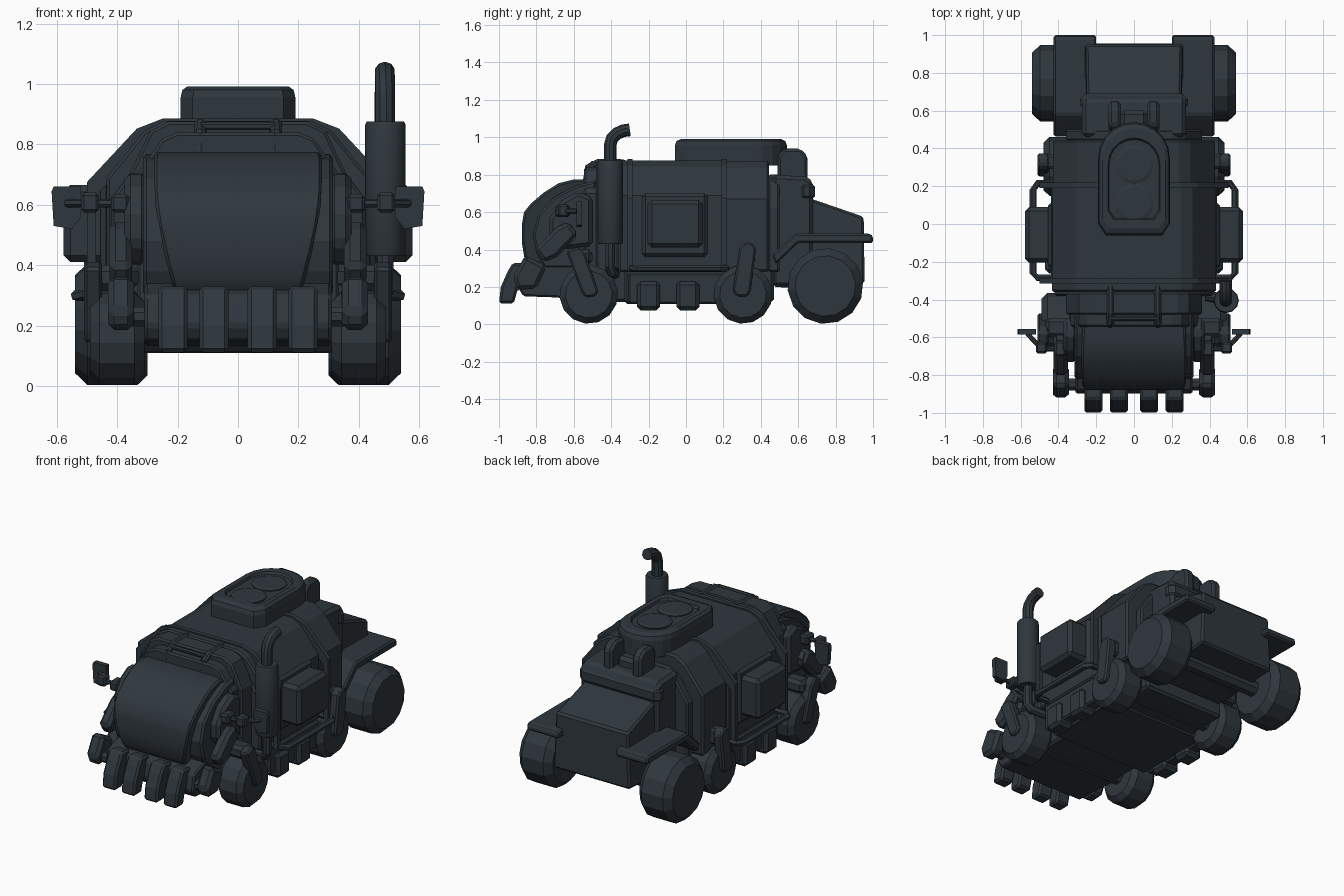
import bpy, bmesh, math
from mathutils import Vector

if "Cube" in bpy.data.objects:
    bpy.data.objects.remove(bpy.data.objects["Cube"])

paint = bpy.data.materials.new("dark blue grey")
paint.diffuse_color = (0.028, 0.038, 0.047, 1)
paint.use_nodes = True
paint.node_tree.nodes["Principled BSDF"].inputs["Base Color"].default_value = paint.diffuse_color


def finish(name, bm, bevel=0, mirror=False, smooth=False):
    bmesh.ops.recalc_face_normals(bm, faces=bm.faces)
    me = bpy.data.meshes.new(name)
    bm.to_mesh(me)
    bm.free()
    me.materials.append(paint)
    ob = bpy.data.objects.new(name, me)
    bpy.context.collection.objects.link(ob)
    if bevel:
        b = ob.modifiers.new("bevel", 'BEVEL')
        b.width, b.segments, b.limit_method = bevel, 1, 'ANGLE'
        b.angle_limit = math.radians(40)
    if mirror:
        ob.modifiers.new("mirror", 'MIRROR')
    if smooth:
        bpy.ops.object.select_all(action='DESELECT')
        ob.select_set(True)
        bpy.context.view_layer.objects.active = ob
        bpy.ops.object.shade_smooth_by_angle(angle=math.radians(35))
    return ob


def loft(name, rings, **kw):
    """Skin closed rings of points and cap both ends."""
    bm = bmesh.new()
    vs = [[bm.verts.new(p) for p in r] for r in rings]
    n = len(rings[0])
    for a, b in zip(vs, vs[1:]):
        for i in range(n):
            bm.faces.new((a[i], a[(i + 1) % n], b[(i + 1) % n], b[i]))
    bm.faces.new(vs[0])
    bm.faces.new(vs[-1])
    return finish(name, bm, **kw)


def box(name, x, y, z, **kw):
    ring = lambda c: [(x[0], y[0], c), (x[1], y[0], c), (x[1], y[1], c), (x[0], y[1], c)]
    return loft(name, [ring(z[0]), ring(z[1])], **kw)


def side_prism(name, prof, x0, x1, **kw):
    """Extrude a (y, z) profile along x."""
    return loft(name, [[(x, y, z) for y, z in prof] for x in (x0, x1)], **kw)


def arch(name, half, y0, y1, **kw):
    """Extrude a symmetric (x, z) half profile along y."""
    prof = half + [(-x, z) for x, z in reversed(half)]
    return loft(name, [[(x, y, z) for x, z in prof] for y in (y0, y1)], **kw)


def tube(name, path, radii, n=10, **kw):
    """Sweep a polygon along a path; radii may be one number or one per point."""
    pts = [Vector(p) for p in path]
    if not isinstance(radii, (list, tuple)):
        radii = [radii] * len(pts)
    rings, ref = [], None
    for i, p in enumerate(pts):
        t = (pts[min(i + 1, len(pts) - 1)] - pts[max(i - 1, 0)]).normalized()
        if ref is None:
            ref = t.orthogonal()
        u = (ref - t * ref.dot(t)).normalized()
        ref, v = u, t.cross(u)
        rings.append([p + radii[i] * (u * math.cos(a) + v * math.sin(a))
                      for a in (math.tau * (k + .5) / n for k in range(n))])
    return loft(name, rings, **kw)


def wheel(name, y, z, r, x0, x1, n):
    w = x1 - x0
    xs = [x0, x0 + .18 * w, x1 - .18 * w, x1]
    tube(name, [(x, y, z) for x in xs], [.8 * r, r, r, .8 * r], n, mirror=True)


# --- main hull ---
arch("main_hull", [(.435, .28), (.435, .69), (.31, .845), (.245, .877)], -.36, .20, bevel=.01)
arch("hull_front_section", [(.36, .28), (.36, .70), (.29, .845), (.23, .875)], -.48, -.36, bevel=.01)
arch("hull_rear_section", [(.43, .28), (.43, .67), (.30, .835), (.235, .874)], .20, .445, bevel=.012)
arch("rear_collar", [(.36, .28), (.36, .62), (.27, .76), (.2, .80)], .44, .50, bevel=.01)
arch("front_collar", [(.335, .25), (.335, .70), (.25, .82), (.2, .84)], -.545, -.47, bevel=.01)
box("hull_underside", (-.36, .36), (-.33, .215), (.11, .30), bevel=.015)
box("hull_spine", (-.29, .29), (-.55, .47), (.12, .32), bevel=.015)
arch("front_bulkhead", [(.42, .29), (.42, .62), (.36, .70)], -.38, -.34, bevel=.01)

# hull ribs running over the roof and down to the side rails
outer = [(.50, .29), (.50, .675), (.335, .852), (.25, .885)]
inner = [(.47, .29), (.47, .63), (.29, .82), (.24, .85)]
for i, y in enumerate((-.30, .205)):
    prof = outer + inner[::-1]
    loft(f"hull_rib_{i}", [[(x, yy, z) for x, z in prof] for yy in (y - .014, y + .014)], mirror=True)
    box(f"roof_rib_{i}", (-.25, .25), (y - .014, y + .014), (.86, .885))
tube("side_rail", [(.43, -.285, .30), (.51, -.285, .30), (.535, -.26, .30), (.535, .18, .30),
                   (.51, .215, .30), (.43, .215, .30)], .019, 6, mirror=True)
box("side_sill", (.36, .44), (-.31, .20), (.11, .275), bevel=.01, mirror=True)
for i, y in enumerate((-.20, .01)):
    box(f"step_block_{i}", (.35, .47), (y - .062, y + .062), (.075, .23), bevel=.02, mirror=True)

# side storage boxes
box("side_box_frame", (.42, .455), (-.235, .115), (.36, .70), bevel=.02, mirror=True)
box("side_box", (.43, .577), (-.205, .09), (.41, .665), bevel=.022, mirror=True)

# --- roof hatch with two round covers ---
def hatch_ring(s, z):
    pts = [(-.19, .0), (-.15, -.06), (.15, -.06), (.19, .0)]
    pts += [(.19 * math.cos(a), .35 + .19 * math.sin(a)) for a in (math.pi * k / 10 for k in range(11))]
    return [(x * s, .24 + (y - .24) * s, z) for x, y in pts]

loft("roof_hatch", [hatch_ring(1, .85), hatch_ring(1, .955), hatch_ring(.97, .98), hatch_ring(.88, .992),
                    hatch_ring(.72, .992), hatch_ring(.69, .978)])
for i, y in enumerate((.11, .315)):
    tube(f"hatch_cover_{i}", [(0, y, .965), (0, y, .984), (0, y, .990)], [.103, .103, .085], 20)

# --- rear cabin and hood ---
side_prism("rear_cabin", [(.46, .20), (.46, .80), (.64, .79), (.68, .765), (.68, .20)],
           -.275, .275, bevel=.02)
hood = [(.50, .195, .27), (.50, .74, .24), (.66, .675, .25), (.95, .575, .255), (.955, .22, .27)]
loft("rear_hood", [[(s * w, y, z) for y, z, w in hood] for s in (-1, 1)], bevel=.012)
box("cabin_brow", (-.285, .285), (.60, .69), (.655, .765), bevel=.03)
# two upright lugs behind the hatch
side_prism("rear_lug", [(.49, .76), (.49, .90), (.525, .94), (.61, .94), (.65, .90), (.65, .76)],
           .07, .135, bevel=.015, mirror=True)
box("rear_lug_bridge", (-.07, .07), (.49, .60), (.76, .85), bevel=.02)
side_prism("rear_fender", [(.46, .37), (.58, .485), (.985, .485), (1, .47), (1, .435), (.60, .435), (.48, .32)],
           .20, .425, bevel=.01, mirror=True)

# --- wheels and suspension arms ---
wheel("rear_wheel", .745, .205, .203, .305, .54, 14)
wheel("middle_wheel", .305, .16, .157, .30, .48, 14)
wheel("front_wheel", -.52, .16, .157, .31, .49, 14)
for name, y, z in (("rear", .745, .205), ("middle", .305, .16), ("front", -.52, .16)):
    tube(name + "_axle", [(-.36, y, z), (.36, y, z)], .05, 8)
side_prism("front_wheel_arm", [(-.64, .39), (-.575, .415), (-.54, .38), (-.47, .18), (-.485, .15), (-.54, .145),
                               (-.56, .18)], .45, .51, bevel=.01, mirror=True)
side_prism("middle_wheel_arm", [(.285, .41), (.315, .44), (.355, .435), (.375, .405), (.345, .18), (.33, .15),
                                (.27, .15), (.25, .18)], .45, .51, bevel=.01, mirror=True)
box("middle_arm_mount", (.40, .47), (.29, .37), (.33, .43), bevel=.015, mirror=True)
box("front_arm_mount", (.33, .47), (-.60, -.50), (.32, .40), bevel=.02, mirror=True)

# --- nose: rounded visor, cheeks and chin ---
visor = [(-.50, .775, .27), (-.60, .775, .275), (-.68, .755, .28), (-.76, .705, .28), (-.83, .645, .28),
         (-.866, .60, .275), (-.878, .53, .265), (-.878, .44, .245), (-.865, .36, .225), (-.83, .31, .21),
         (-.50, .31, .21)]
loft("visor", [[(s * w, y, z) for y, z, w in visor] for s in (-1, 1)], bevel=.012, smooth=True)
side_prism("nose_cheeks", [(-.48, .30), (-.48, .77), (-.58, .745), (-.70, .685), (-.79, .59), (-.82, .48),
                           (-.80, .38), (-.76, .30)], -.315, .315, bevel=.012)
side_prism("cheek_plate", [(-.50, .42), (-.50, .68), (-.58, .71), (-.67, .66), (-.73, .57), (-.73, .47), (-.66, .40)],
           .30, .375, bevel=.02, mirror=True)
side_prism("chin", [(-.90, .20), (-.88, .30), (-.78, .34), (-.50, .34), (-.50, .13), (-.72, .145), (-.87, .15)],
           -.31, .31, bevel=.01)

# four front claws
claw = [(-1, .112), (-.99, .20), (-.955, .28), (-.925, .33), (-.86, .325), (-.80, .29), (-.80, .17),
        (-.90, .19), (-.92, .112)]
for i, x in enumerate((-.215, -.08, .08, .215)):
    side_prism(f"front_claw_{i}", claw, x - .048, x + .048, bevel=.012)

# nose arms: thick upper link, jointed block below
side_prism("arm_upper", [(-.69, .52), (-.63, .55), (-.575, .48), (-.69, .36), (-.76, .33), (-.81, .40)],
           .35, .425, bevel=.02, mirror=True)
side_prism("arm_lower", [(-.86, .37), (-.745, .31), (-.80, .19), (-.90, .185), (-.925, .25)],
           .345, .43, bevel=.02, mirror=True)
tube("arm_pin", [(.28, -.85, .23), (.41, -.85, .23)], .035, 8, mirror=True)
tube("arm_shoulder", [(.30, -.64, .48), (.41, -.64, .48)], .055, 8, mirror=True)

# --- mirrors ---
box("mirror_mount", (.36, .42), (-.70, -.62), (.575, .635), bevel=.01, mirror=True)
box("mirror_joint", (.46, .52), (-.685, -.625), (.575, .64), bevel=.01, mirror=True)
tube("mirror_stalk", [(.40, -.66, .605), (.49, -.66, .605), (.565, -.58, .605)], .014, 6, mirror=True)
loft("mirror_plate", [[(.52, y, .66), (.61, y, .66), (.617, y, .645), (.61, y, .53), (.55, y, .52), (.52, y, .56)]
                      for y in (-.585, -.555)], mirror=True)

# --- roof grab frame ---
tube("roof_grab_bar", [(.125, -.33, .86), (.125, -.36, .865), (.125, -.47, .865), (.125, -.52, .84),
                       (.125, -.53, .77)], .021, 8, mirror=True)
tube("roof_cross_bar", [(-.125, -.50, .86), (.125, -.50, .86)], .014, 8)

# --- exhaust on the right side only ---
tube("exhaust_drum", [(.488, -.405, .43), (.488, -.405, .44), (.488, -.405, .865), (.488, -.405, .875)],
     [.062, .067, .067, .062], 12, smooth=True)
tube("exhaust_pipe", [(.486, -.405, .86), (.486, -.405, .96), (.486, -.395, .995), (.486, -.37, 1.02),
                      (.486, -.335, 1.035), (.486, -.30, 1.04)], .034, 10, smooth=True)
tube("exhaust_feed", [(.488, -.405, .45), (.488, -.405, .31), (.47, -.395, .28), (.38, -.38, .27)], .028, 8, smooth=True)
